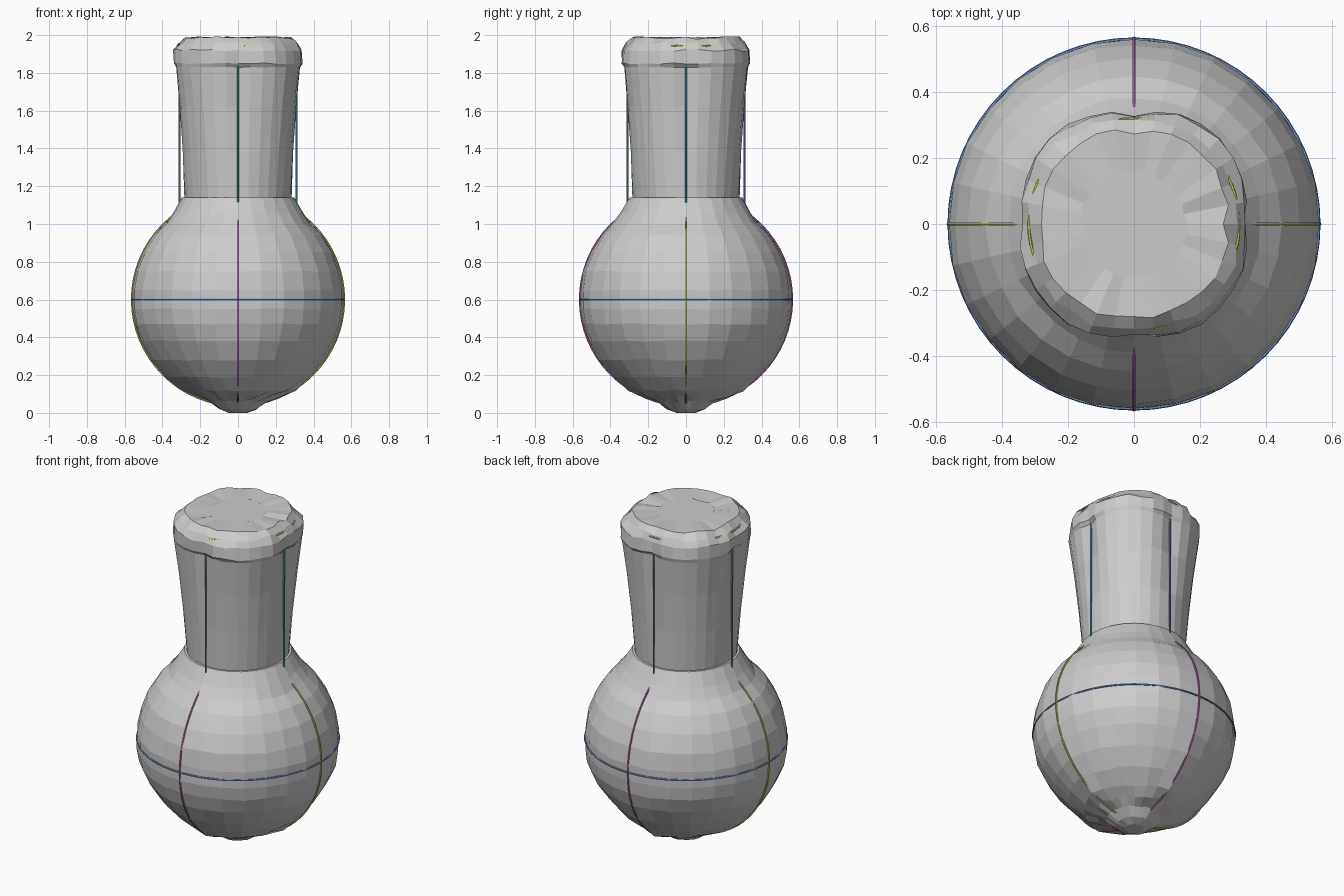
import bpy, bmesh, math, random

if "Cube" in bpy.data.objects:
    bpy.data.objects.remove(bpy.data.objects["Cube"])

random.seed(4)


def colour(obj, rgb):
    mat = bpy.data.materials.new(obj.name + "_paint")
    mat.diffuse_color = (*rgb, 1)
    mat.use_nodes = True
    mat.node_tree.nodes["Principled BSDF"].inputs["Base Color"].default_value = mat.diffuse_color
    obj.data.materials.append(mat)


def lathe(name, profile, sides, cap_top=False, cap_bottom=False):
    """Join rings of (radius, z, jitter, diagonal bulge) into flat facets."""
    bm = bmesh.new()
    rings = []
    for r, z, j, bulge in profile:
        ring = []
        for i in range(sides):
            a = math.tau * i / sides
            rr = r * (1 + bulge * abs(math.sin(2 * a)) ** 0.7) + random.uniform(-j, j)
            zz = max(0, min(2, z + random.uniform(-j, j)))
            ring.append(bm.verts.new((rr * math.cos(a), rr * math.sin(a), zz)))
        rings.append(ring)
    for lo, hi in zip(rings, rings[1:]):
        for i in range(sides):
            k = (i + 1) % sides
            bm.faces.new((lo[i], lo[k], hi[k], hi[i]))
    for ring, want in ((rings[0], cap_bottom), (rings[-1], cap_top)):
        if want:
            bm.faces.new(ring)
    bmesh.ops.recalc_face_normals(bm, faces=bm.faces)
    mesh = bpy.data.meshes.new(name)
    bm.to_mesh(mesh)
    bm.free()
    obj = bpy.data.objects.new(name, mesh)
    bpy.context.collection.objects.link(obj)
    return obj


def hoop(name, radius, z, rotation, rgb):
    bpy.ops.mesh.primitive_torus_add(major_radius=radius, minor_radius=0.005,
                                     major_segments=64, minor_segments=6,
                                     location=(0, 0, z), rotation=rotation)
    obj = bpy.context.object
    obj.name = name
    colour(obj, rgb)


# Round body: knobbly base pinched on the diagonals, faceted sphere, sloped collar
R, CZ = 0.562, 0.6
body = [(0.05, 0.0, 0, 0), (0.10, 0.02, 0.004, 0), (0.15, 0.06, 0.006, 0),
        (0.22, 0.09, 0.01, -0.04), (0.302, 0.12, 0.006, -0.1)]
for z in (0.19, 0.28, 0.38, 0.47, 0.55, 0.65, 0.75, 0.85, 0.94):
    pinch = -0.07 * max(0, (0.47 - z) / 0.28)
    body.append((math.sqrt(R * R - (z - CZ) ** 2), z, 0.003, pinch))
body += [(0.385, 1.0, 0.006, 0), (0.345, 1.06, 0.003, 0),
         (0.298, 1.14, 0, 0), (0.284, 1.14, 0, 0)]
lathe("round_body", body, 28, cap_bottom=True)

# Neck flares from round to a soft square, with a chipped bevelled rim and closed top
neck = [(0.284, 1.14, 0, 0), (0.290, 1.38, 0.001, 0.05), (0.298, 1.62, 0.001, 0.11),
        (0.307, 1.83, 0.002, 0.17), (0.328, 1.85, 0.004, 0.11), (0.329, 1.92, 0.008, 0.09),
        (0.31, 1.955, 0.012, 0.07), (0.272, 1.985, 0.008, 0.08), (0.16, 1.985, 0.007, 0)]
lathe("neck", neck, 32, cap_top=True)

# Thin guide hoops around the body and rim
Q = math.pi / 2
hoop("equator_hoop", 0.559, CZ, (0, 0, 0), (0.15, 0.3, 0.6))
hoop("side_hoop", 0.562, CZ, (Q, 0, 0), (0.6, 0.6, 0.15))
hoop("front_hoop", 0.562, CZ, (0, Q, 0), (0.55, 0.15, 0.5))
hoop("rim_hoop", 0.318, 1.945, (0, 0, 0), (0.65, 0.7, 0.15))

# Four upright rods along the neck
rods = {"right_rod": (1, 0, (0.1, 0.45, 0.6)), "back_rod": (0, 1, (0.3, 0.15, 0.55)),
        "left_rod": (-1, 0, (0.25, 0.42, 0.2)), "front_rod": (0, -1, (0.12, 0.38, 0.38))}
for name, (x, y, rgb) in rods.items():
    bpy.ops.mesh.primitive_cylinder_add(vertices=8, radius=0.005, depth=0.8,
                                        location=(x * 0.31, y * 0.31, 1.45))
    bpy.context.object.name = name
    colour(bpy.context.object, rgb)
